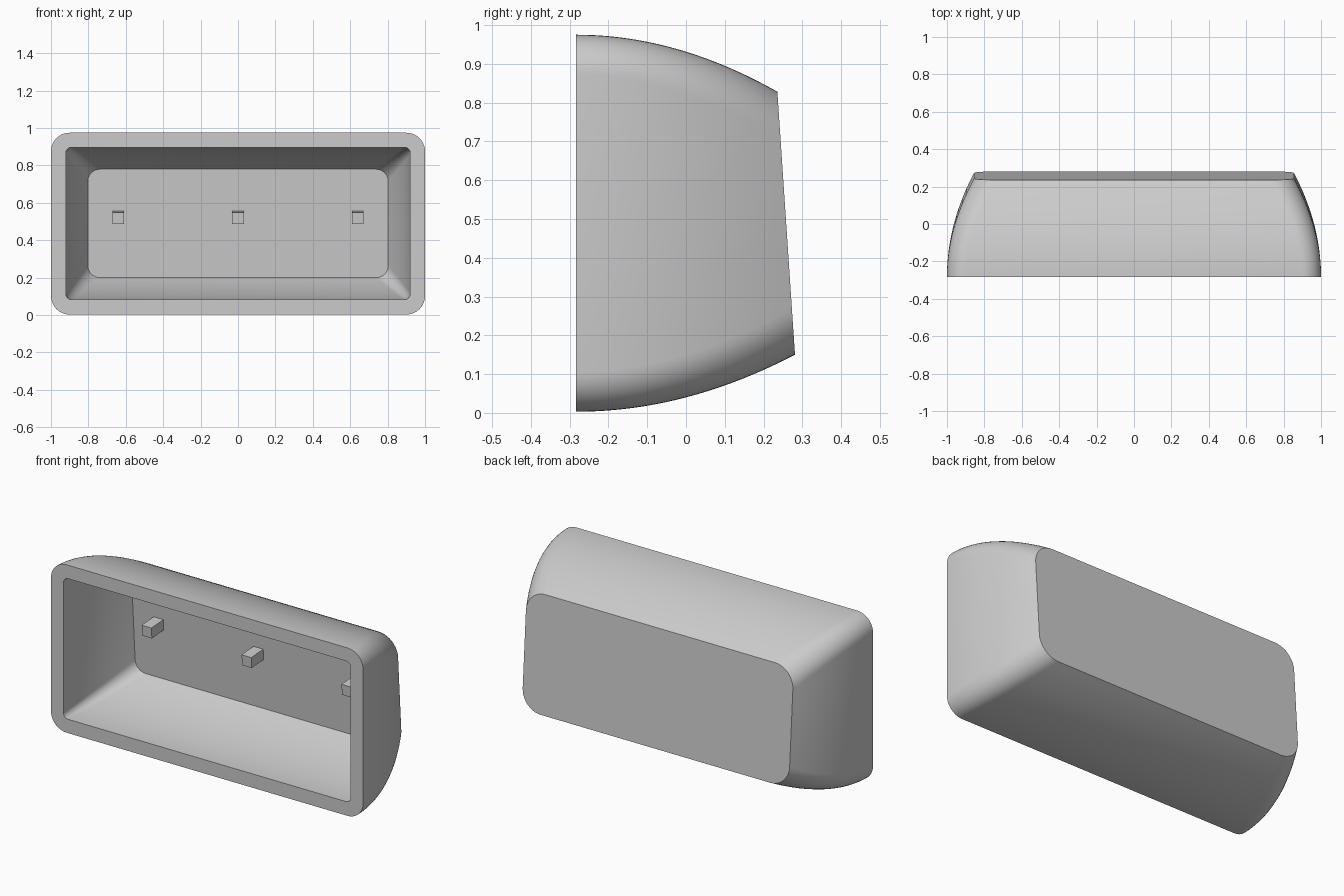
import bpy, bmesh, math
from mathutils import Matrix, Vector

cube = bpy.data.objects.get("Cube")
if cube:
    bpy.data.objects.remove(cube, do_unlink=True)

grey = bpy.data.materials.new("plain grey")
grey.use_nodes = True
color = (0.6, 0.6, 0.6, 1)
grey.diffuse_color = color
grey.node_tree.nodes["Principled BSDF"].inputs["Base Color"].default_value = color

FRONT = -0.283
TILT = 0.067      # lean of the back face, y per z
CORNER_STEPS = 10
LOFT_STEPS = 20


def make_object(name, bm):
    bmesh.ops.recalc_face_normals(bm, faces=bm.faces)
    mesh = bpy.data.meshes.new(name)
    bm.to_mesh(mesh)
    bm.free()
    mesh.materials.append(grey)
    obj = bpy.data.objects.new(name, mesh)
    bpy.context.collection.objects.link(obj)
    return obj


def mix(a, b, t):
    return a + (b - a) * t


def section(bm, start, end, depth, t):
    """Rounded rectangle ring; start and end hold half width, bottom, top, radius."""
    w, z0, z1 = (mix(a, b, t * t) for a, b in zip(start[:3], end[:3]))
    r = mix(start[3], end[3], t)
    ring = []
    corners = ((w - r, z1 - r), (r - w, z1 - r), (r - w, z0 + r), (w - r, z0 + r))
    for i, (cx, cz) in enumerate(corners):
        for k in range(CORNER_STEPS + 1):
            a = math.pi / 2 * (i + k / CORNER_STEPS)
            x, z = cx + r * math.cos(a), cz + r * math.sin(a)
            back = depth - TILT * (end[2] - end[1]) * (z - z0) / (z1 - z0)
            ring.append(bm.verts.new((x, mix(FRONT, back, t), z)))
    return ring


# Hollow shell: outer wall, front rim, inner wall and two end faces
bm = bmesh.new()
outer = ((1.0, 0.003, 0.975, 0.10), (0.855, 0.15, 0.828, 0.12), 0.281)
inner = ((0.92, 0.083, 0.897, 0.03), (0.803, 0.2, 0.78, 0.065), 0.21)
steps = [i / LOFT_STEPS for i in range(LOFT_STEPS + 1)]
rings = [section(bm, *outer, t) for t in reversed(steps)]
rings += [section(bm, *inner, t) for t in steps]
for a, b in zip(rings, rings[1:]):
    for i in range(len(a)):
        j = (i + 1) % len(a)
        bm.faces.new((a[i], a[j], b[j], b[i]))
bm.faces.new(rings[0])
bm.faces.new(rings[-1])
shell = make_object("shell", bm)
bpy.context.view_layer.objects.active = shell
shell.select_set(True)
bpy.ops.object.shade_smooth_by_angle(angle=math.radians(30))

# Three square pegs standing on the inner floor
lean = Matrix.Rotation(math.atan(TILT), 4, 'X')
for name, x in (("right_peg", -0.64), ("middle_peg", 0), ("left_peg", 0.64)):
    bm = bmesh.new()
    bmesh.ops.create_cube(bm, size=1)
    bm.transform(Matrix.Translation(Vector((x, 0.137, 0.522))) @ lean
                 @ Matrix.Diagonal((0.062, 0.115, 0.062, 1)))
    make_object(name, bm)
